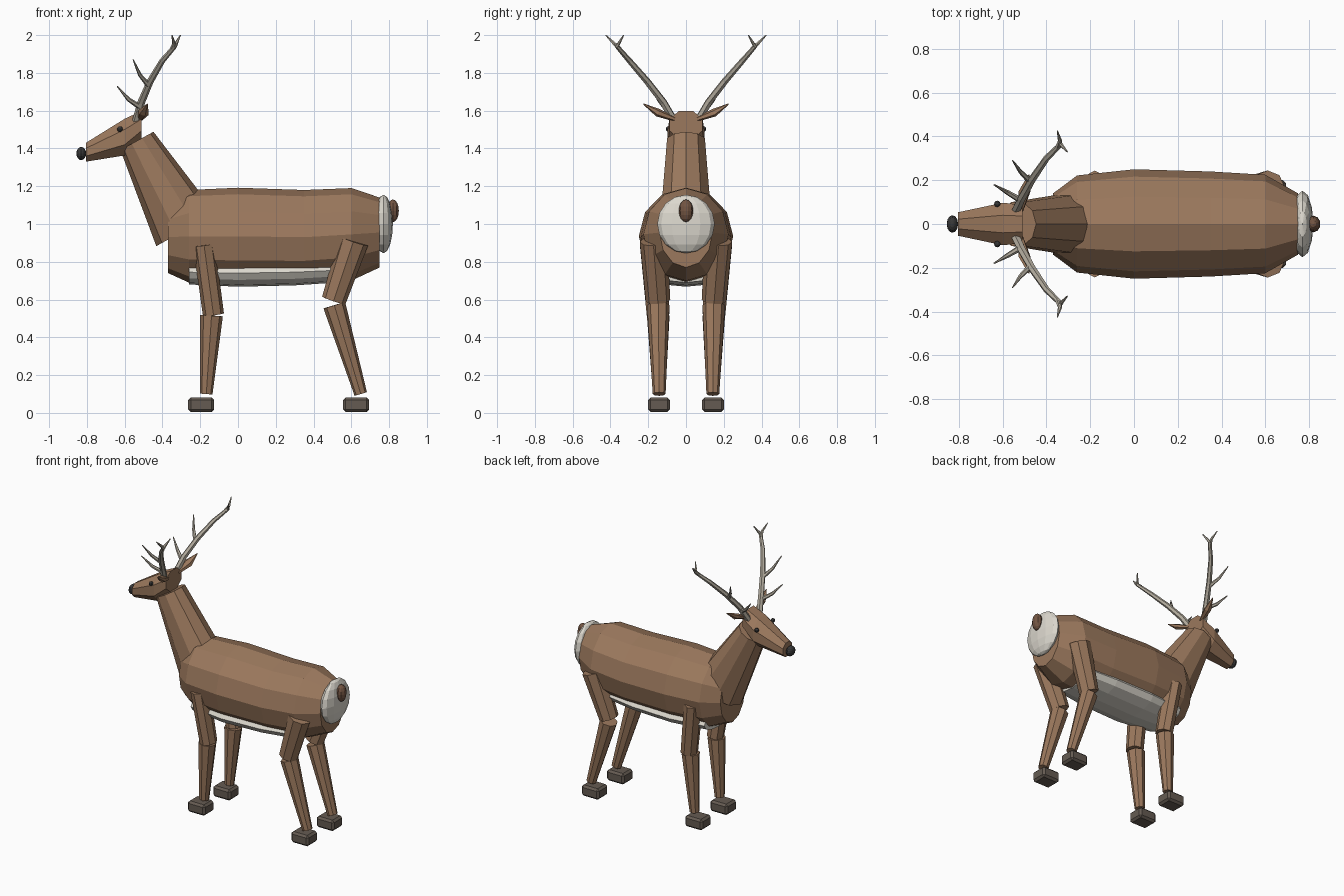
import bpy, bmesh, math
from mathutils import Vector, Matrix

if "Cube" in bpy.data.objects:
    bpy.data.objects.remove(bpy.data.objects["Cube"])


def material(name, rgb):
    m = bpy.data.materials.new(name)
    m.diffuse_color = (*rgb, 1)
    m.use_nodes = True
    m.node_tree.nodes["Principled BSDF"].inputs["Base Color"].default_value = m.diffuse_color
    return m


COAT = material("coat", (0.33, 0.19, 0.11))
DARK = material("tail_brown", (0.17, 0.09, 0.055))
PALE = material("pale_fur", (0.72, 0.69, 0.62))
BONE = material("bone", (0.45, 0.41, 0.34))
HOOF = material("hoof_horn", (0.13, 0.105, 0.085))
BLACK = material("dark_skin", (0.04, 0.04, 0.04))


def finish(name, bm, mat):
    bmesh.ops.recalc_face_normals(bm, faces=bm.faces)
    me = bpy.data.meshes.new(name)
    bm.to_mesh(me)
    bm.free()
    me.materials.append(mat)
    ob = bpy.data.objects.new(name, me)
    bpy.context.collection.objects.link(ob)
    return ob


def loft(bm, pts, n, axis=None, phase=0.0):
    """Skin elliptical rings (x, y, z, radius_in_profile, radius_sideways)."""
    c = [Vector(p[:3]) for p in pts]
    rings = []
    for i, p in enumerate(pts):
        t = Vector(axis) if axis else c[min(i + 1, len(c) - 1)] - c[max(i - 1, 0)]
        t.normalize()
        u = t.cross(Vector((0, 1, 0))).normalized()
        v = u.cross(t)
        ring = []
        for k in range(n):
            a = (k + phase) * math.tau / n
            ring.append(bm.verts.new(c[i] + u * p[3] * math.cos(a) + v * p[-1] * math.sin(a)))
        rings.append(ring)
    for a, b in zip(rings, rings[1:]):
        for k in range(n):
            bm.faces.new((a[k], a[(k + 1) % n], b[(k + 1) % n], b[k]))
    bm.faces.new(rings[0])
    bm.faces.new(rings[-1])


def part(name, pts, n, mat, **kw):
    bm = bmesh.new()
    loft(bm, pts, n, **kw)
    return finish(name, bm, mat)


def ball(name, loc, size, mat, seg=12, rings=8):
    bm = bmesh.new()
    bmesh.ops.create_uvsphere(bm, u_segments=seg, v_segments=rings, radius=1,
                              matrix=Matrix.LocRotScale(Vector(loc), None, Vector(size)))
    return finish(name, bm, mat)


# torso and pale underside
X = (1, 0, 0)
part("body", [(-0.37, 0, 0.93, 0.19, 0.14), (-0.26, 0, 0.935, 0.245, 0.222),
              (0, 0, 0.935, 0.257, 0.25), (0.35, 0, 0.93, 0.25, 0.24),
              (0.6, 0, 0.945, 0.245, 0.225), (0.75, 0, 0.955, 0.185, 0.14)], 12, COAT, axis=X)
part("belly", [(-0.26, 0, 0.745, 0.065, 0.165), (0, 0, 0.74, 0.072, 0.195),
               (0.3, 0, 0.745, 0.07, 0.19), (0.52, 0, 0.755, 0.065, 0.165)], 12, PALE, axis=X)

# neck and head
part("neck", [(-0.275, 0, 0.97, 0.18, 0.145), (-0.535, 0, 1.44, 0.1, 0.105)], 10, COAT)
part("head", [(-0.805, 0, 1.38, 0.054, 0.058), (-0.6, 0, 1.46, 0.105, 0.105),
              (-0.51, 0, 1.525, 0.08, 0.095)], 8, COAT, axis=X, phase=0.5)
ball("nose", (-0.83, 0, 1.373), (0.026, 0.04, 0.035), BLACK)

# rump patch and tail
ball("rump_patch", (0.77, 0, 1.0), (0.05, 0.152, 0.155), PALE)
ball("tail", (0.82, 0, 1.07), (0.033, 0.038, 0.06), DARK, 10, 8)

for side, s in (("left", -1), ("right", 1)):
    ball("eye_" + side, (-0.625, s * 0.092, 1.502), (0.015, 0.015, 0.015), BLACK, 8, 6)
    # flattened pointed ear
    part("ear_" + side, [(-0.52, s * 0.06, 1.555, 0.015, 0.012), (-0.5, s * 0.15, 1.59, 0.03, 0.02),
                         (-0.48, s * 0.225, 1.635, 0.003, 0.003)], 6, COAT, axis=(0.2, 0.85 * s, 0.45))
    # legs: upper and lower segments plus bevelled hooves
    legs = {
        "front": ((-0.18, 0.172, 0.89, 0.058, 0.072), (-0.13, 0.148, 0.52, 0.056, 0.06),
                  (-0.14, 0.147, 0.515, 0.06), (-0.168, 0.142, 0.1, 0.033), -0.195),
        "hind": ((0.612, 0.172, 0.91, 0.08, 0.073), (0.507, 0.148, 0.595, 0.065, 0.065),
                 (0.51, 0.147, 0.57, 0.06), (0.65, 0.142, 0.1, 0.034), 0.625)}
    for end, (a, b, c, d, hx) in legs.items():
        flip = [(p[0], s * p[1], *p[2:]) for p in (a, b, c, d)]
        tag = f"{end}_{side}"
        part("upper_leg_" + tag, flip[:2], 8, COAT)
        part("lower_leg_" + tag, flip[2:], 8, COAT)
        bm = bmesh.new()
        bmesh.ops.create_cube(bm, size=1, matrix=Matrix.LocRotScale(
            Vector((hx, s * 0.143, 0.043)), None, Vector((0.138, 0.116, 0.078))))
        bmesh.ops.bevel(bm, geom=bm.edges[:], offset=0.014, segments=1, affect='EDGES')
        finish("hoof_" + tag, bm, HOOF)
    # antler: curved beam with tines and a forked tip
    branches = [
        [(-0.54, 0.06, 1.54, 0.022), (-0.512, 0.12, 1.645, 0.02), (-0.465, 0.205, 1.755, 0.018),
         (-0.4, 0.3, 1.865, 0.015), (-0.335, 0.365, 1.94, 0.012), (-0.305, 0.33, 2.0, 0.003)],
        [(-0.35, 0.35, 1.925, 0.012), (-0.338, 0.38, 1.955, 0.01), (-0.35, 0.425, 2.0, 0.003)],
        [(-0.52, 0.11, 1.62, 0.015), (-0.58, 0.145, 1.66, 0.011), (-0.64, 0.18, 1.73, 0.003)],
        [(-0.475, 0.195, 1.735, 0.014), (-0.52, 0.24, 1.79, 0.01), (-0.555, 0.29, 1.87, 0.003)]]
    bm = bmesh.new()
    for br in branches:
        loft(bm, [(x, s * y, z, r) for x, y, z, r in br], 6)
    finish("antler_" + side, bm, BONE)
